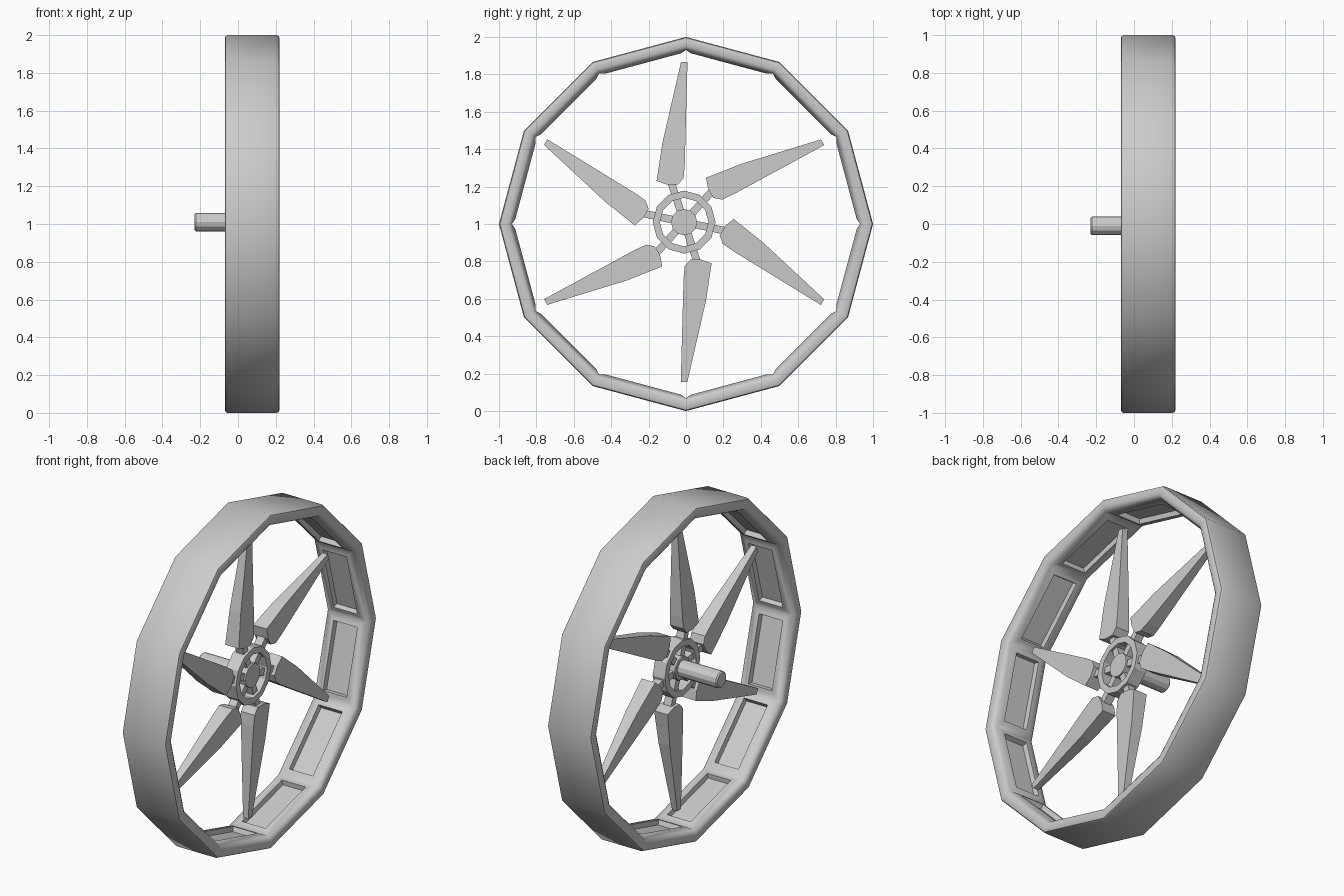
import bpy, bmesh, math
from mathutils import Matrix

if "Cube" in bpy.data.objects:
    bpy.data.objects.remove(bpy.data.objects["Cube"])

HUB = (-0.01, 1.01)   # y, z of the hub axis


def finish(name, bm, smooth=None):
    bmesh.ops.recalc_face_normals(bm, faces=bm.faces)
    me = bpy.data.meshes.new(name)
    bm.to_mesh(me)
    bm.free()
    ob = bpy.data.objects.new(name, me)
    bpy.context.collection.objects.link(ob)
    if smooth:
        bpy.ops.object.select_all(action='DESELECT')
        bpy.context.view_layer.objects.active = ob
        ob.select_set(True)
        bpy.ops.object.shade_smooth_by_angle(angle=math.radians(smooth))
    return ob


def ring(profile, centre, n=12):
    """Closed (x, radius) profile swept round the x axis in n flat segments."""
    bm = bmesh.new()
    rows = []
    for i in range(n):
        a = 2 * math.pi * i / n
        rows.append([bm.verts.new((x, centre[0] + r * math.cos(a), centre[1] + r * math.sin(a)))
                     for x, r in profile])
    strips = [[] for _ in profile]
    m = len(profile)
    for i in range(n):
        p, q = rows[i], rows[(i + 1) % n]
        for j in range(m):
            k = (j + 1) % m
            strips[j].append(bm.faces.new((p[j], p[k], q[k], q[j])))
    bmesh.ops.recalc_face_normals(bm, faces=bm.faces)
    return bm, strips


def rod(name, x0, x1, radius, bevel):
    """Twelve-sided rod along x with a chamfered rear end."""
    bm = bmesh.new()
    loops = []
    for x, r in ((x0, radius - bevel), (x0 + bevel, radius), (x1, radius)):
        loops.append([bm.verts.new((x, HUB[0] + r * math.cos(i * math.pi / 6),
                                    HUB[1] + r * math.sin(i * math.pi / 6))) for i in range(12)])
    for a, b in zip(loops, loops[1:]):
        for i in range(12):
            j = (i + 1) % 12
            bm.faces.new((a[i], a[j], b[j], b[i]))
    bm.faces.new(loops[0])
    bm.faces.new(loops[-1])
    return finish(name, bm)


# Outer rim: rounded edges, a raised and recessed panel on each inner facet
rim_profile = [(-0.047, 0.93), (-0.061, 0.937), (-0.07, 0.952), (-0.07, 0.984),
               (-0.066, 0.995), (-0.056, 1.0), (0.206, 1.0), (0.216, 0.995),
               (0.22, 0.984), (0.22, 0.952), (0.211, 0.937), (0.197, 0.93)]
bm, strips = ring(rim_profile, (0, 1))
panels = strips[-1]
for thickness, depth in ((0.03, 0.01), (0.014, 0.0), (0.005, -0.028)):
    bmesh.ops.inset_individual(bm, faces=panels, thickness=thickness, depth=depth,
                               use_even_offset=True)
finish("outer_rim", bm, 40)

# Hub ring, solid core and drive shaft
bm, _ = ring([(0.03, 0.13), (0.03, 0.168), (0.11, 0.168), (0.11, 0.13)], HUB)
finish("hub_ring", bm)
rod("hub_core", 0.03, 0.105, 0.07, 0.004)
rod("shaft", -0.23, 0.06, 0.049, 0.007)

# Blade outline (y, z, half thickness) relative to the hub axis
blade = [(-0.147, 0.22, .045), (-0.117, 0.42, .037), (-0.017, 0.855, .017),
         (0.018, 0.855, .017), (0.003, 0.30, .042), (-0.003, 0.236, .045),
         (-0.034, 0.20, .045), (-0.09, 0.20, .045)]
# Spoke outline joining the core to the blade root
ux, uz = math.cos(math.radians(108)), math.sin(math.radians(108))
spoke = [(ux * d - uz * w, uz * d + ux * w, .025)
         for d, w in ((0.03, -0.02), (0.235, -0.02), (0.235, 0.02), (0.03, 0.02))]


def plate(name, outline, angle):
    """Thick plate from a y-z outline, turned about the hub axis."""
    bm = bmesh.new()
    sides = [[bm.verts.new((0.07 + s * t, y, z)) for y, z, t in outline] for s in (-1, 1)]
    n = len(outline)
    for side in sides:
        bm.faces.new(side)
    for i in range(n):
        j = (i + 1) % n
        bm.faces.new((sides[0][i], sides[0][j], sides[1][j], sides[1][i]))
    bm.transform(Matrix.Translation((0, *HUB)) @ Matrix.Rotation(angle, 4, 'X'))
    return finish(name, bm)


# Six blades with their spokes
for i in range(6):
    plate(f"blade_{i + 1}", blade, i * math.pi / 3)
    plate(f"spoke_{i + 1}", spoke, i * math.pi / 3)
